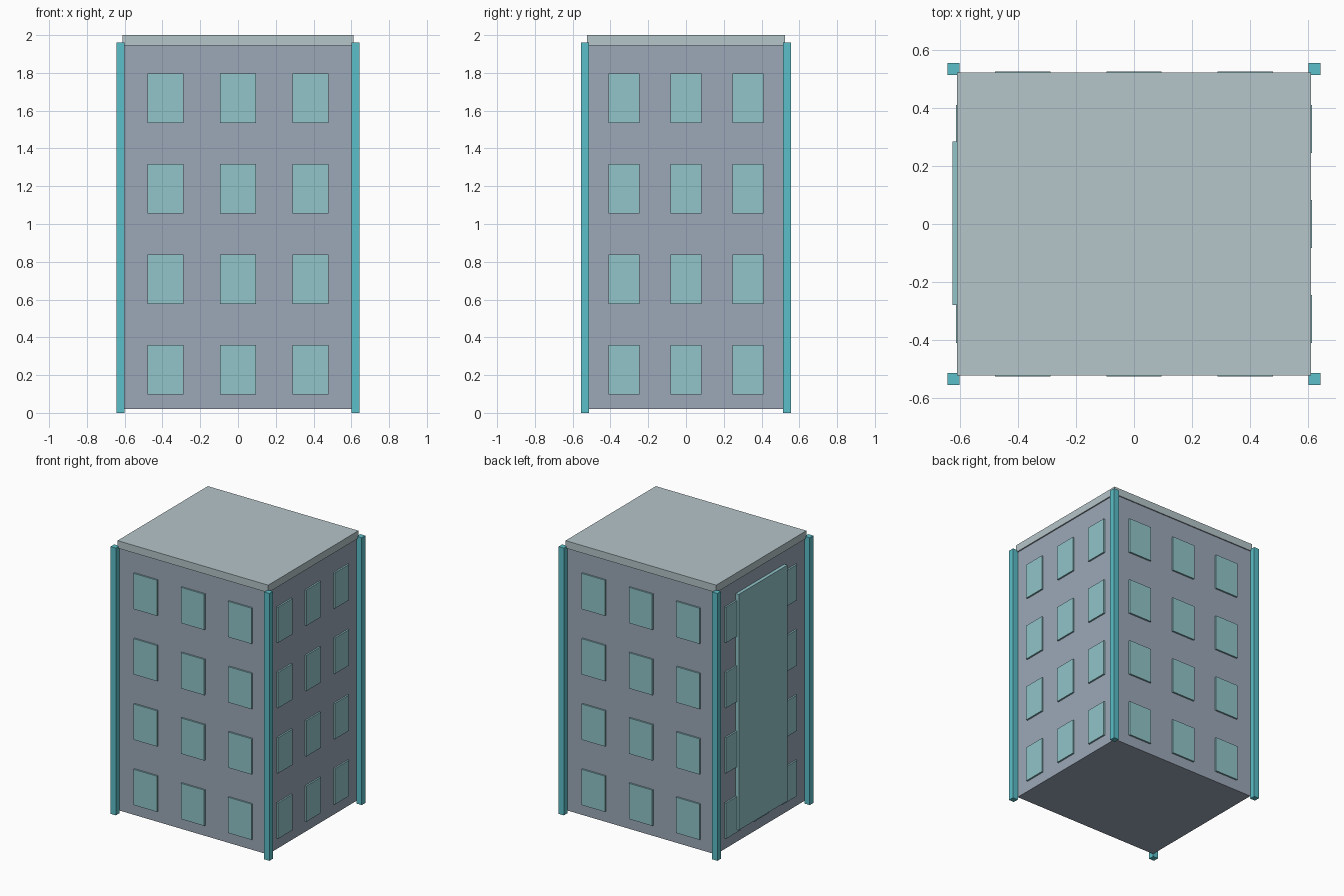
import bpy

cube = bpy.data.objects.get("Cube")
if cube:
    bpy.data.objects.remove(cube, do_unlink=True)


def material(name, rgb):
    """Flat material from display (sRGB) values."""
    linear = [((c + 0.055) / 1.055) ** 2.4 for c in rgb] + [1]
    mat = bpy.data.materials.new(name)
    mat.use_nodes = True
    mat.diffuse_color = linear
    mat.node_tree.nodes["Principled BSDF"].inputs["Base Color"].default_value = linear
    return mat


wall_grey = material("wall grey", (0.61, 0.66, 0.72))
glass_teal = material("glass teal", (0.57, 0.77, 0.79))
post_teal = material("post teal", (0.36, 0.75, 0.79))
roof_grey = material("roof grey", (0.71, 0.77, 0.79))


def box(name, low, high, mat):
    """Axis-aligned box between two corners."""
    centre = [(a + b) / 2 for a, b in zip(low, high)]
    bpy.ops.mesh.primitive_cube_add(size=1, location=centre)
    obj = bpy.context.object
    obj.name = name
    obj.scale = [b - a for a, b in zip(low, high)]
    bpy.ops.object.transform_apply(location=False, rotation=False, scale=True)
    obj.data.materials.append(mat)
    return obj


# Main block and flat roof slab
WX, WY = 0.602, 0.515
box("walls", (-WX, -WY, 0.02), (WX, WY, 1.95), wall_grey)
box("roof", (-0.611, -0.523, 1.945), (0.611, 0.523, 2.0), roof_grey)

# Corner posts
for sx, side in ((-1, "right"), (1, "left")):
    for sy, end in ((-1, "front"), (1, "back")):
        xs = sorted((sx * 0.602, sx * 0.644))
        ys = sorted((sy * 0.514, sy * 0.556))
        box(f"post_{end}_{side}", (xs[0], ys[0], 0), (xs[1], ys[1], 1.96), post_teal)

# Windows: four floors of three on every side
HALF_H, DEPTH = 0.131, 0.012
for floor in range(4):
    z = 0.229 + 0.479 * floor
    for col in (-1, 0, 1):
        for s, end in ((-1, "front"), (1, "back")):
            x = col * 0.384
            ys = sorted((s * (WY - DEPTH), s * (WY + DEPTH)))
            box(f"window_{end}", (x - 0.095, ys[0], z - HALF_H),
                (x + 0.095, ys[1], z + HALF_H), glass_teal)
        for s, side in ((-1, "right"), (1, "left")):
            y = col * 0.328
            xs = sorted((s * (WX - DEPTH), s * (WX + DEPTH)))
            box(f"window_{side}", (xs[0], y - 0.083, z - HALF_H),
                (xs[1], y + 0.083, z + HALF_H), glass_teal)

# Tall panel standing in front of the windows on one side
box("tall_panel", (-0.627, -0.28, 0.115), (-0.6, 0.284, 1.845), glass_teal)
